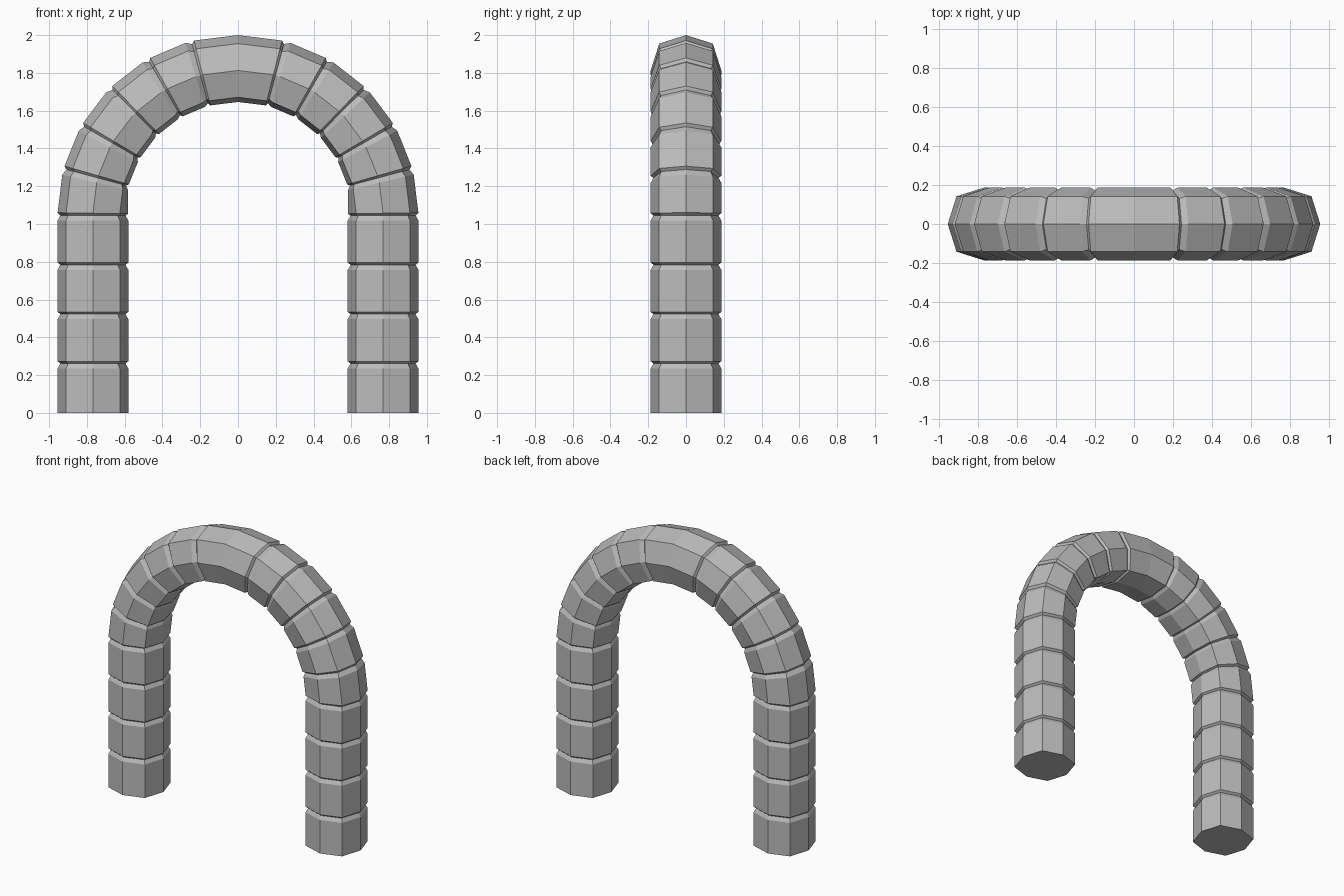
import bpy
import bmesh
from math import sin, cos, radians

cube = bpy.data.objects.get("Cube")
if cube:
    bpy.data.objects.remove(cube, do_unlink=True)

SPRING = 1.045      # height where the legs meet the arch
RADIUS = 0.768      # centreline radius of the arch
HALF = 0.187        # half width of the column
DIAG = 0.142        # diagonal corners of the octagon
DEPTH = 0.92        # section scale at the bottom of a groove
BELOW, ABOVE = 0.026, 0.012   # groove extent on each side of a joint

stone = bpy.data.materials.new("stone grey")
stone.use_nodes = True
grey = (0.5, 0.5, 0.5, 1)
stone.diffuse_color = grey
stone.node_tree.nodes["Principled BSDF"].inputs["Base Color"].default_value = grey


def ring(bm, distance, scale):
    """Octagonal section at a distance along the path, measured from the ground."""
    angle = max(0, distance - SPRING) / RADIUS
    height = min(distance, SPRING)
    # the inner edge thins slightly once the arch starts to bend
    inner = HALF - 0.02 * min(1, angle / radians(15))
    section = [(HALF, 0), (DIAG, DIAG), (0, HALF), (-DIAG, DIAG),
               (-inner, 0), (-DIAG, -DIAG), (0, -HALF), (DIAG, -DIAG)]
    verts = []
    for out, y in section:
        r = RADIUS + out * scale
        verts.append(bm.verts.new((r * cos(angle), y * scale, height + r * sin(angle))))
    return verts


def loft(name, stations, cap=False):
    """Skin the sections and mirror the part to the other side."""
    bm = bmesh.new()
    rings = [ring(bm, d, s) for d, s in stations]
    for a, b in zip(rings, rings[1:]):
        for i in range(8):
            j = (i + 1) % 8
            bm.faces.new((a[i], a[j], b[j], b[i]))
    if cap:
        bm.faces.new(rings[0][::-1])
    mesh = bpy.data.meshes.new(name)
    bm.to_mesh(mesh)
    bm.free()
    mesh.materials.append(stone)
    obj = bpy.data.objects.new(name, mesh)
    bpy.context.collection.objects.link(obj)
    mirror = obj.modifiers.new("Mirror", 'MIRROR')
    mirror.use_axis[0] = True
    return obj


# Legs: four stacked blocks separated by grooves
block = SPRING / 4
leg = [(0, 1)]
for n in range(1, 5):
    leg += [(n * block - BELOW, 1), (n * block, DEPTH)]
    if n < 4:
        leg.append((n * block + ABOVE, 1))
loft("legs", leg, cap=True)

# Arch: six wedge blocks per side, meeting in a plain seam at the crown
wedge = RADIUS * radians(15)
arch = []
for n in range(6):
    start = SPRING + n * wedge
    arch += [(start, DEPTH), (start + ABOVE, 1)]
    if n < 5:
        arch.append((start + wedge - BELOW, 1))
arch.append((SPRING + 6 * wedge, 1))
loft("arch", arch)
